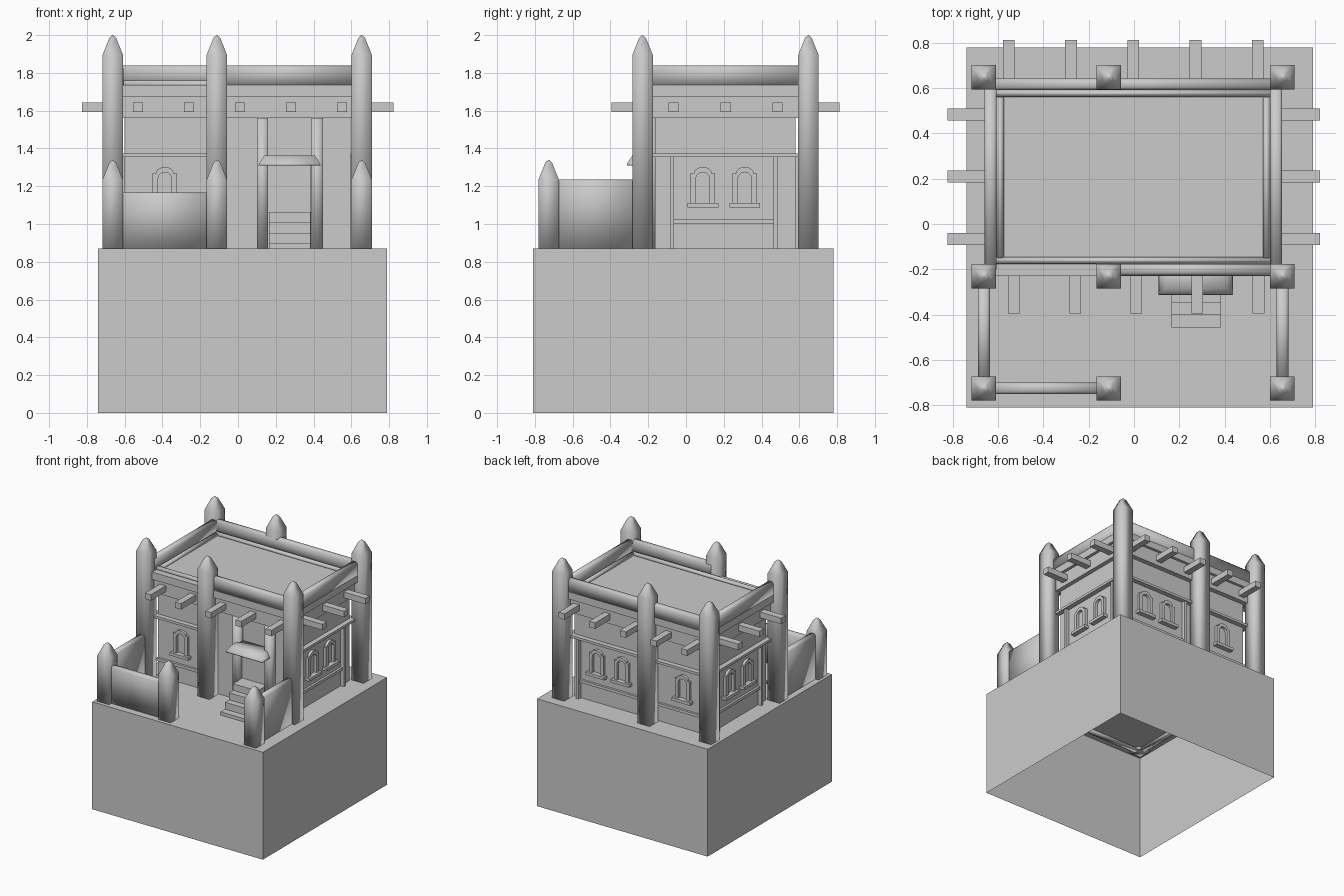
import bpy, bmesh
from math import pi, sin, cos
from mathutils import Matrix

if "Cube" in bpy.data.objects:
    bpy.data.objects.remove(bpy.data.objects["Cube"])

I = Matrix.Identity(4)

def finish(name, bm, smooth=False, M=I):
    bmesh.ops.recalc_face_normals(bm, faces=bm.faces)
    me = bpy.data.meshes.new(name)
    bm.to_mesh(me)
    bm.free()
    me.transform(M)
    for p in me.polygons:
        p.use_smooth = smooth
    ob = bpy.data.objects.new(name, me)
    bpy.context.collection.objects.link(ob)
    return ob

def loft(name, rings, smooth=False, M=I):
    """Stack of rectangles (x0, x1, y0, y1, z), capped at both ends."""
    bm = bmesh.new()
    loops = [[bm.verts.new(p) for p in ((a, c, z), (b, c, z), (b, d, z), (a, d, z))]
             for a, b, c, d, z in rings]
    for lo, hi in zip(loops, loops[1:]):
        for i in range(4):
            bm.faces.new((lo[i], lo[(i + 1) % 4], hi[(i + 1) % 4], hi[i]))
    bm.faces.new(loops[0])
    bm.faces.new(loops[-1])
    return finish(name, bm, smooth, M)

def box(name, x0, x1, y0, y1, z0, z1, smooth=False, M=I):
    return loft(name, [(x0, x1, y0, y1, z0), (x0, x1, y0, y1, z1)], smooth, M)

def coped_wall(name, x0, x1, y0, y1, z0, z1):
    # wall with a softened top edge along its length
    c = 0.012
    cx, cy = (0, c) if x1 - x0 > y1 - y0 else (c, 0)
    loft(name, [(x0, x1, y0, y1, z0), (x0, x1, y0, y1, z1 - c),
                (x0 + cx, x1 - cx, y0 + cy, y1 - cy, z1)], True)

def pillar(name, x, y, top):
    rings = [(0.054, 0.86), (0.054, top - 0.105), (0.018, top - 0.015), (0.002, top)]
    loft(name, [(x - r, x + r, y - r, y + r, z) for r, z in rings], True)

def window(M, u):
    # arched surround, built as matching outer and inner outlines
    arc = [pi - pi * i / 10 for i in range(11)]
    outer = [(-.065, 1.11), (-.065, 1.268)] + [(.047 * cos(t), 1.268 + .034 * sin(t)) for t in arc] \
        + [(.065, 1.268), (.065, 1.11)]
    inner = [(-.036, 1.11), (-.036, 1.23)] + [(.036 * cos(t), 1.24 + .034 * sin(t)) for t in arc] \
        + [(.036, 1.23), (.036, 1.11)]
    bm = bmesh.new()
    rows = [[bm.verts.new((u + x, y, z)) for x, z in pts]
            for pts, y in ((outer, 0), (outer, -.022), (inner, -.022), (inner, 0))]
    for a, b in zip(rows, rows[1:]):
        for i in range(len(a) - 1):
            bm.faces.new((a[i], a[i + 1], b[i + 1], b[i]))
    for k in (0, -1):
        bm.faces.new([r[k] for r in rows])
    finish("window_surround", bm, False, M)
    box("window_sill", u - .082, u + .082, -.04, 0, 1.088, 1.112, M=M)

def window_bay(M, u):
    # pair of windows inside a batten frame
    for s in (-1, 1):
        window(M, u + s * .111)
        box("wall_batten", u + s * .275 - .011, u + s * .275 + .011, -.03, 0, .87, 1.36, M=M)
    box("wall_rail", u - .264, u + .264, -.018, 0, 1.0, 1.023, M=M)

# Plinth, open underneath
base = box("plinth", -.74, .79, -.81, .78, 0, .87)
bm = bmesh.new()
bm.from_mesh(base.data)
bmesh.ops.delete(bm, geom=[f for f in bm.faces if f.calc_center_median().z < .01],
                 context='FACES_ONLY')
bm.to_mesh(base.data)
bm.free()

# House body stepping outward towards the roof
X0, X1, Y0, Y1 = -.60, .595, -.165, .58
box("lower_walls", X0, X1, Y0, Y1, .87, 1.56)
box("beam_course", -.635, .63, -.205, .62, 1.56, 1.675)
box("roof_slab", -.66, .655, -.23, .643, 1.675, 1.735)

# Parapets; the front left stretch is left open
coped_wall("back_parapet", -.64, .64, .592, .643, 1.73, 1.838)
coped_wall("left_parapet", -.66, -.607, -.2, .62, 1.73, 1.838)
coped_wall("right_parapet", .602, .655, -.2, .62, 1.73, 1.838)
coped_wall("front_parapet", -.1, .64, -.227, -.176, 1.73, 1.838)

# Raised rim round the roof
for y in (-.176, .562):
    coped_wall("roof_rim", -.607, .602, y, y + .03, 1.73, 1.76)
for x in (-.607, .57):
    coped_wall("roof_rim", x, x + .032, -.15, .562, 1.73, 1.76)

# Projecting roof beams
for i in range(5):
    xf, xb = -.53 + .27 * i, -.553 + .275 * i
    box("front_beam", xf - .026, xf + .026, -.395, -.15, 1.594, 1.642)
    box("back_beam", xb - .026, xb + .026, .55, .812, 1.594, 1.642)
for y in (-.066, .21, .484):
    box("left_beam", -.825, -.57, y - .027, y + .027, 1.594, 1.642)
    box("right_beam", .57, .822, y - .027, y + .027, 1.594, 1.642)

# Tall corner pillars and low courtyard pillars
for x in (-.663, -.112, .655):
    pillar("tall_pillar", x, .648, 2.0)
    pillar("tall_pillar", x, -.23, 2.0)
    pillar("courtyard_pillar", x, -.727, 1.34)

# Courtyard walls
coped_wall("courtyard_left_wall", -.69, -.637, -.7, -.25, .86, 1.235)
coped_wall("courtyard_right_wall", .63, .683, -.7, -.25, .86, 1.235)
coped_wall("courtyard_front_wall", -.64, -.13, -.752, -.70, .86, 1.168)

# Wall decoration: local x runs along each wall, local -y points outward
def wall(x, y, deg):
    return Matrix.Translation((x, y, 0)) @ Matrix.Rotation(deg * pi / 180, 4, 'Z')

front, right = wall(0, Y0, 0), wall(X1, 0, 90)
back, left = wall(0, Y1, 180), wall(X0, 0, -90)
window_bay(right, .2)
window_bay(left, -.2)
window_bay(back, -.272)
for M, u in ((front, -.387), (back, .387)):
    window(M, u)
    box("wall_rail", u - .22, u + .22, -.018, 0, 1.0, 1.023, M=M)
for M, a, b in ((front, -.62, -.13), (back, -.62, .62), (right, -.2, .61), (left, -.61, .2)):
    box("string_course", a, b, -.04, 0, 1.354, 1.374, M=M)

# Doorway: pilasters, door, canopy and steps
for x in (.10, .39):
    box("door_pilaster", x, x + .06, -.215, Y0 + .01, .87, 1.56, True)
box("door", .16, .387, -.18, Y0 + .01, .87, 1.31)
loft("door_canopy", [(.108, .437, -.313, -.165, 1.31), (.112, .433, -.311, -.165, 1.322),
                     (.14, .408, -.285, -.165, 1.362)], True)
for y, z in ((-.458, .897), (-.402, .953), (-.35, 1.01), (-.30, 1.064)):
    box("step", .165, .385, y, Y0, .87, z)
